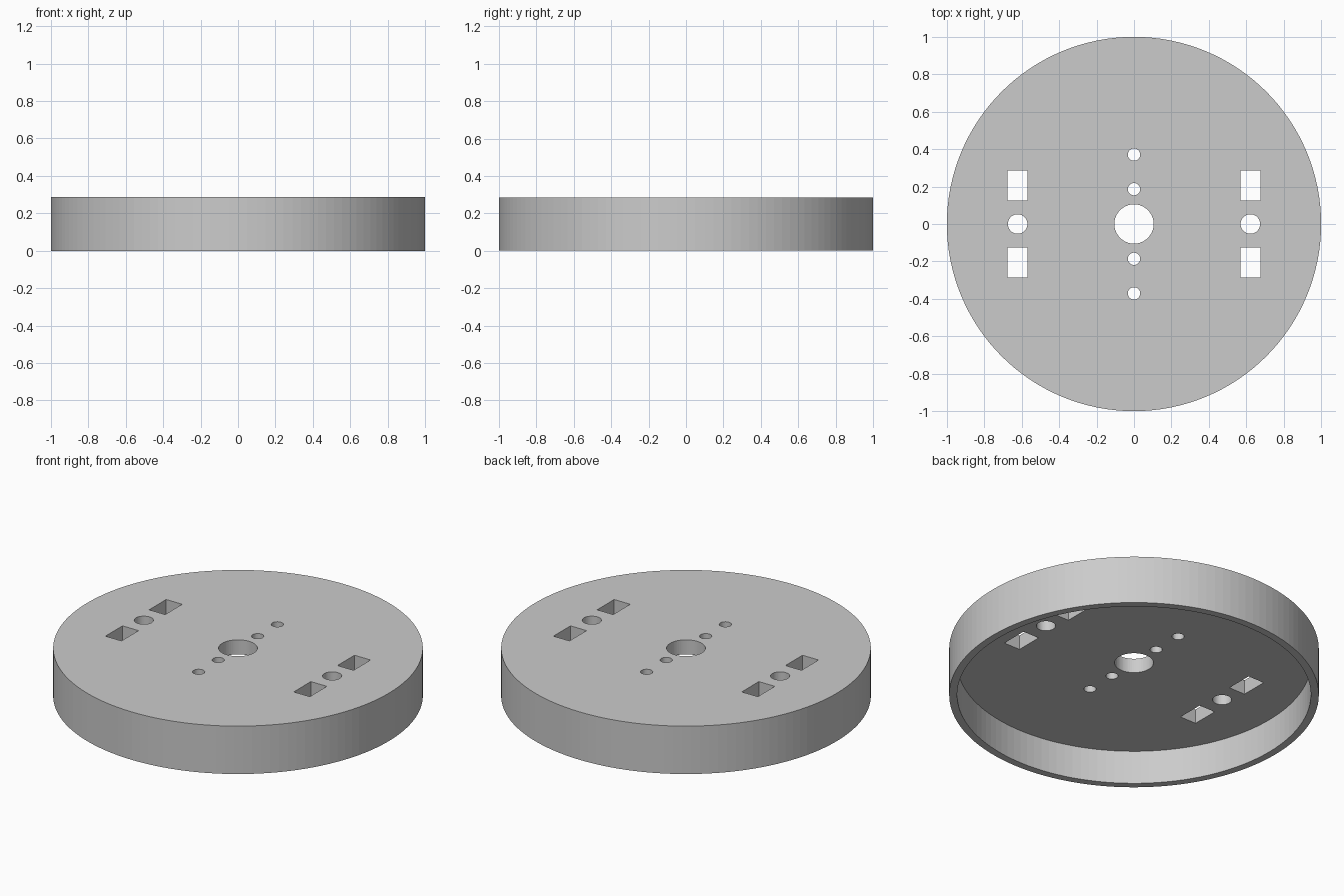
import bpy
import bmesh
from mathutils import Matrix

HEIGHT = 0.286
PLATE = 0.086      # thickness of the top plate
INNER = 0.957      # inner radius of the rim

if "Cube" in bpy.data.objects:
    bpy.data.objects.remove(bpy.data.objects["Cube"], do_unlink=True)

grey = bpy.data.materials.new("plain grey")
grey.use_nodes = True
colour = (0.6, 0.6, 0.6, 1)
grey.diffuse_color = colour
grey.node_tree.nodes["Principled BSDF"].inputs["Base Color"].default_value = colour


def add_cylinder(bm, x, y, radius, low, high, sides):
    bmesh.ops.create_cone(
        bm, cap_ends=True, segments=sides, radius1=radius, radius2=radius,
        depth=high - low, matrix=Matrix.Translation((x, y, (low + high) / 2)))


def add_box(bm, x, y, width, length, low, high):
    size = Matrix.Diagonal((width, length, high - low, 1))
    bmesh.ops.create_cube(
        bm, size=1, matrix=Matrix.Translation((x, y, (low + high) / 2)) @ size)


def make_object(name, bm):
    mesh = bpy.data.meshes.new(name)
    bm.to_mesh(mesh)
    bm.free()
    mesh.materials.append(grey)
    obj = bpy.data.objects.new(name, mesh)
    bpy.context.collection.objects.link(obj)
    return obj


# Solid disc
bm = bmesh.new()
add_cylinder(bm, 0, 0, 1, 0, HEIGHT, 128)
disc = make_object("round_cover", bm)

# Hollow underside, leaving a thin rim
bm = bmesh.new()
add_cylinder(bm, 0, 0, INNER, -0.1, HEIGHT - PLATE, 128)
recess = make_object("recess_cutter", bm)

# Holes through the plate
bm = bmesh.new()
low, high = 0.1, HEIGHT + 0.1
add_cylinder(bm, 0, 0, 0.105, low, high, 64)
for side in (-1, 1):
    for distance in (0.186, 0.371):
        add_cylinder(bm, 0, side * distance, 0.033, low, high, 32)
    add_cylinder(bm, side * 0.622, 0, 0.052, low, high, 48)
    for end in (-1, 1):
        add_box(bm, side * 0.622, end * 0.206, 0.106, 0.161, low, high)
holes = make_object("hole_cutter", bm)

# Cut, bake the result and remove the cutters
for cutter in (recess, holes):
    cutter.hide_render = True
    cut = disc.modifiers.new(cutter.name, "BOOLEAN")
    cut.operation = "DIFFERENCE"
    cut.solver = "EXACT"
    cut.object = cutter

depsgraph = bpy.context.evaluated_depsgraph_get()
baked = bpy.data.meshes.new_from_object(disc.evaluated_get(depsgraph))
disc.modifiers.clear()
disc.data = baked
baked.name = "round_cover"
for cutter in (recess, holes):
    bpy.data.objects.remove(cutter, do_unlink=True)
